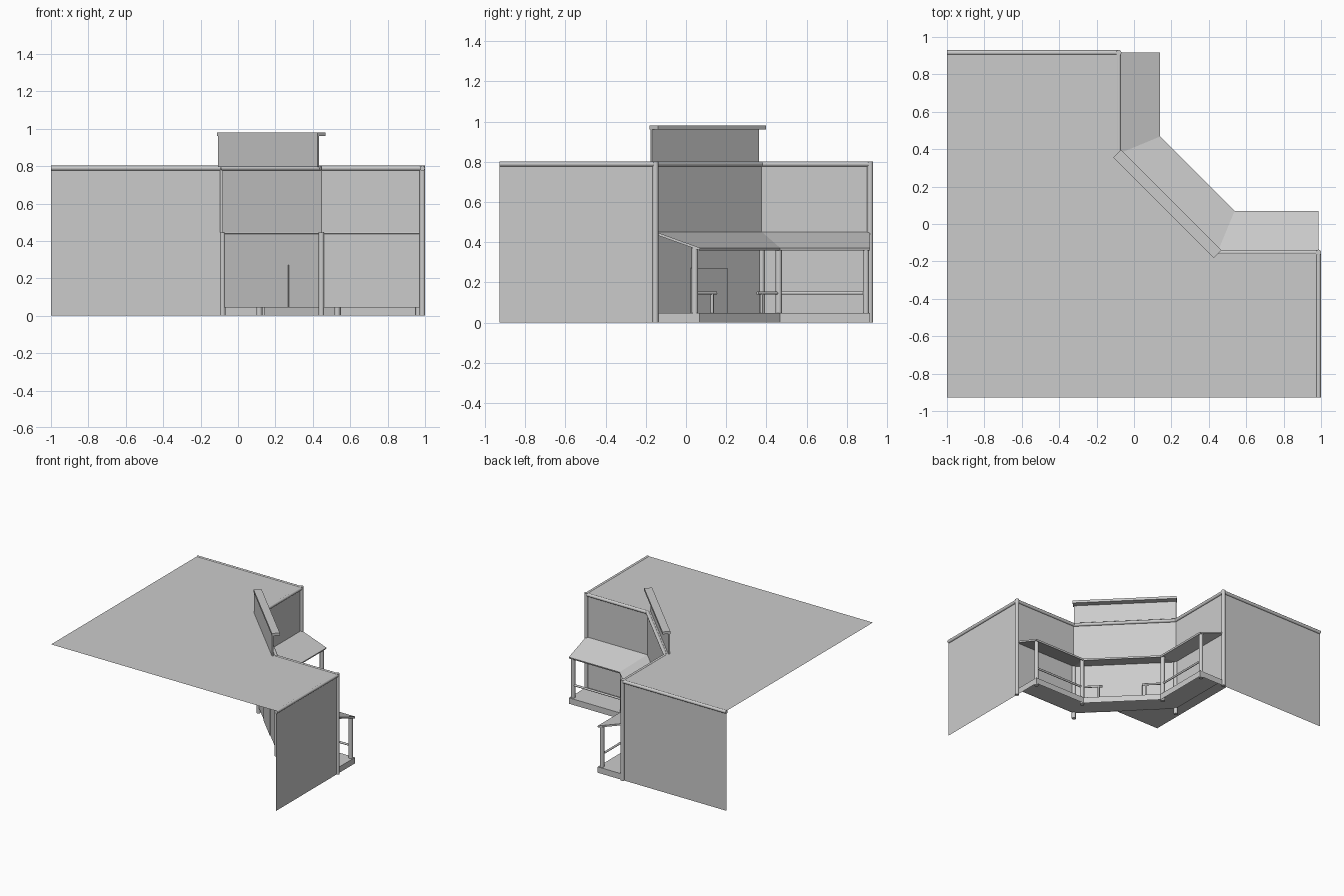
import bpy, math
from mathutils import Vector, Matrix

if "Cube" in bpy.data.objects:
    bpy.data.objects.remove(bpy.data.objects["Cube"])


def mesh(name, verts, faces, thick=0):
    me = bpy.data.meshes.new(name)
    me.from_pydata(verts, [], faces)
    ob = bpy.data.objects.new(name, me)
    bpy.context.collection.objects.link(ob)
    if thick:
        s = ob.modifiers.new("thickness", 'SOLIDIFY')
        s.thickness = thick
        s.offset = 0
    return ob


def strip(name, a, za, b, zb, thick=0):
    """Ribbon of quads between two matching paths."""
    n = len(a)
    v = [(*p, za) for p in a] + [(*p, zb) for p in b]
    f = [(i, i + 1, n + i + 1, n + i) for i in range(n - 1)]
    return mesh(name, v, f, thick)


def rod(name, p, q, r, sides=12):
    """Round timber from p to q."""
    p, q = Vector(p), Vector(q)
    d = q - p
    bpy.ops.mesh.primitive_cylinder_add(vertices=sides, radius=r, depth=d.length, location=(p + q) / 2)
    ob = bpy.context.object
    ob.name = name
    ob.rotation_mode = 'QUATERNION'
    ob.rotation_quaternion = d.to_track_quat('Z', 'Y')
    bpy.ops.object.shade_smooth_by_angle(angle=math.radians(40))


def box(name, c, size):
    """Box turned to face the diagonal front (local x runs along the front)."""
    bpy.ops.mesh.primitive_cube_add(size=1)
    ob = bpy.context.object
    ob.name = name
    ob.data.transform(Matrix.Diagonal((*size, 1)))
    ob.location = c
    ob.rotation_euler.z = math.radians(-45)


def mir(p):
    """Reflect across the building's diagonal axis."""
    return (p[1] + 0.07, p[0] - 0.07)


def both(pts):
    """Half path followed by its mirrored half."""
    return pts + [mir(p) for p in reversed(pts)]


front = both([(0.986, -0.152), (0.446, -0.152)])
outer = both([(0.986, 0.068), (0.537, 0.068)])
full = [(0.986, -0.928)] + front + [(-1, 0.916)]

# walls and flat roof
strip("porch_front_wall", front, 0.045, front, 0.795)
strip("right_wall", full[:2], 0, full[:2], 0.795)
strip("back_wall", full[-2:], 0, full[-2:], 0.795)
roof = full + [(-1, -0.928)]
mesh("flat_roof", [(*p, 0.798) for p in roof], [tuple(range(len(roof)))])

# top beams and corner posts
for p, q in zip(full, full[1:]):
    rod("top_beam", (*p, 0.789), (*q, 0.789), 0.0135)
for p, h in zip(front, (0.802, 0.445, 0.445, 0.802)):
    rod("corner_post", (*p, 0), (*p, h), 0.015)

# porch roof, floor and skirt
strip("porch_roof", front, 0.445, outer, 0.366, 0.013)
strip("porch_floor", front, 0.047, outer, 0.047)
skirt = front[:1] + outer + front[-1:]
strip("porch_skirt", skirt, 0, skirt, 0.047)

# porch posts and railings on both sides of the entrance
for side in (lambda p: p, mir):
    end, bend, stop = side((0.965, 0.044)), side((0.531, 0.044)), side((0.425, 0.15))
    newel = side((0.445, 0.13))
    rod("porch_post", (*end, 0), (*end, 0.375), 0.016)
    rod("porch_post", (*bend, 0), (*bend, 0.375), 0.016)
    rod("side_rail", (*end, 0.147), (*bend, 0.147), 0.008)
    rod("entrance_rail", (*bend, 0.147), (*stop, 0.147), 0.008)
    rod("rail_post", (*newel, 0.045), (*newel, 0.147), 0.008)

# door on the diagonal front
box("door", (0.182, 0.113, 0.159), (0.255, 0.012, 0.224))

# false-front sign board with overhanging cap
box("sign_board", (0.163, 0.093, 0.885), (0.75, 0.012, 0.18))
box("sign_cap", (0.178, 0.108, 0.971), (0.76, 0.058, 0.02))
